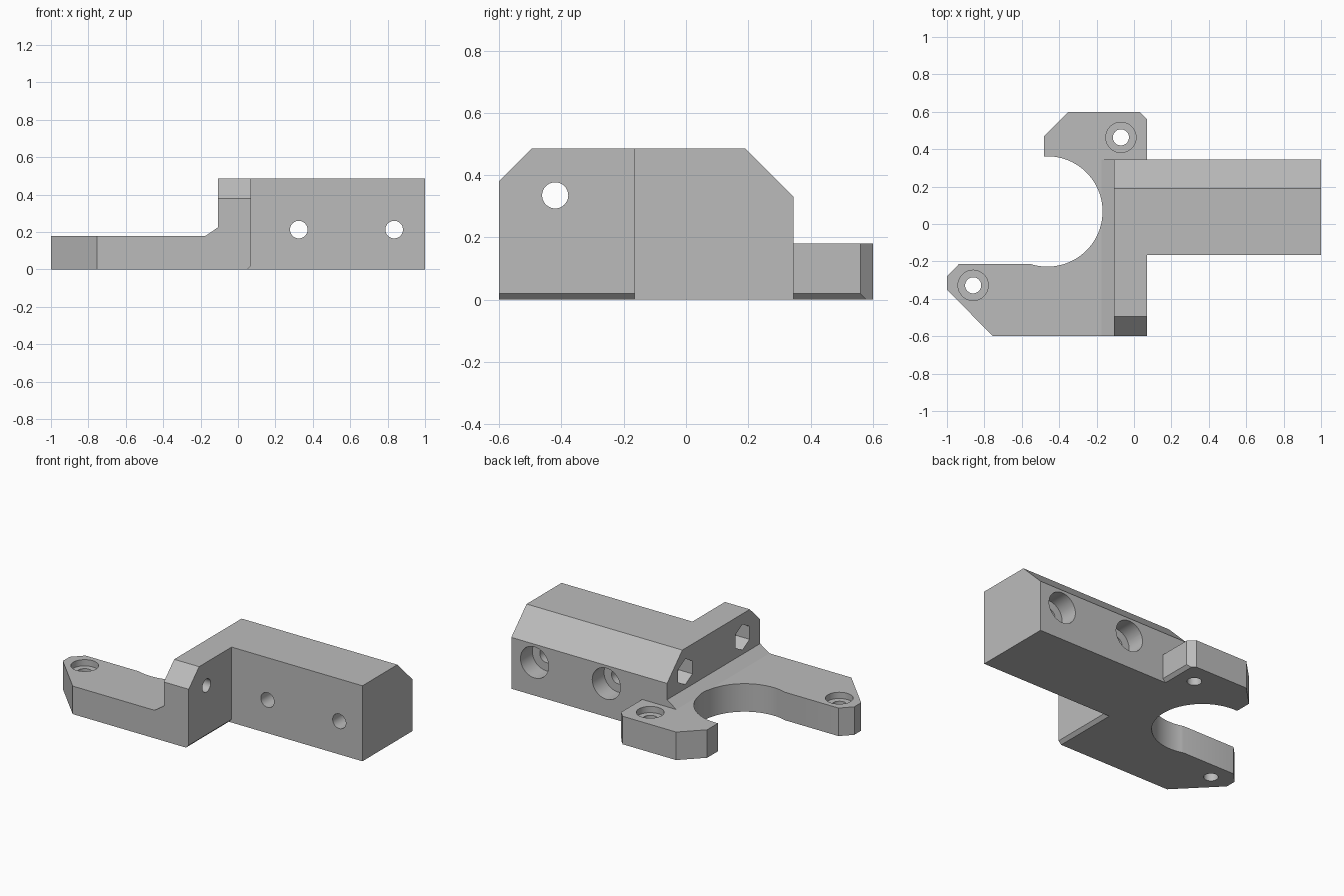
import bpy, bmesh, math

cube = bpy.data.objects.get("Cube")
if cube:
    bpy.data.objects.remove(cube, do_unlink=True)

grey = bpy.data.materials.new("light grey plastic")
grey.use_nodes = True
COLOUR = (0.5, 0.5, 0.5, 1)
grey.diffuse_color = COLOUR
grey.node_tree.nodes["Principled BSDF"].inputs["Base Color"].default_value = COLOUR


def prism(name, points, axis, low, high):
    """Extrude a 2D outline along an axis; the outline uses the other two axes in order."""
    place = {"x": lambda u, v, d: (d, u, v),
             "y": lambda u, v, d: (u, d, v),
             "z": lambda u, v, d: (u, v, d)}[axis]
    bm = bmesh.new()
    ends = [[bm.verts.new(place(u, v, d)) for u, v in points] for d in (low, high)]
    bm.faces.new(ends[0])
    bm.faces.new(ends[1])
    n = len(points)
    for i in range(n):
        j = (i + 1) % n
        bm.faces.new((ends[0][i], ends[0][j], ends[1][j], ends[1][i]))
    bmesh.ops.recalc_face_normals(bm, faces=bm.faces)
    mesh = bpy.data.meshes.new(name)
    bm.to_mesh(mesh)
    bm.free()
    mesh.materials.append(grey)
    obj = bpy.data.objects.new(name, mesh)
    bpy.context.collection.objects.link(obj)
    return obj


def ring(u, v, radius, sides=40, start=0.0):
    return [(u + radius * math.cos(start + math.tau * i / sides),
             v + radius * math.sin(start + math.tau * i / sides)) for i in range(sides)]


def combine(target, tool, operation):
    tool.hide_render = True
    mod = target.modifiers.new("boolean", "BOOLEAN")
    mod.operation = operation
    mod.solver = "EXACT"
    mod.object = tool
    bpy.context.view_layer.objects.active = target
    bpy.ops.object.modifier_apply(modifier=mod.name)
    bpy.data.objects.remove(tool, do_unlink=True)


FRONT, BACK = -0.165, 0.345
TOP = 0.485

# Flat base plate with two mounting ears
bracket = prism("bracket", [
    (-0.755, -0.6), (0.07, -0.6), (0.07, 0.56), (0.03, 0.6), (-0.35, 0.6),
    (-0.48, 0.47), (-0.48, 0.07), (-0.46, 0.07), (-0.46, -0.213),
    (-0.935, -0.213), (-1, -0.28), (-1, -0.35)], "z", 0, 0.18)

# Upright wall, sloped foot along it, and long arm
combine(bracket, prism("upright_wall", [
    (-0.6, 0), (BACK, 0), (BACK, 0.33), (0.19, TOP), (-0.495, TOP), (-0.6, 0.38)],
    "x", -0.107, 0.07), "UNION")
combine(bracket, prism("wall_foot", [
    (-0.173, 0.18), (-0.107, 0.225), (-0.05, 0.225), (-0.05, 0.1), (-0.173, 0.1)],
    "y", -0.6, BACK), "UNION")
combine(bracket, prism("long_arm", [
    (FRONT, 0), (BACK, 0), (BACK, 0.33), (0.19, TOP), (FRONT, TOP)],
    "x", 0, 1), "UNION")

# Round cut-out and small bottom chamfers
cutters = [prism("round_cutout", ring(-0.463, 0.067, 0.295, 96), "z", -0.1, 0.3)]
for low, high in ((-0.7, FRONT), (BACK, 0.7)):
    cutters.append(prism("bottom_chamfer", [(0.04, -0.01), (0.08, 0.03), (0.08, -0.01)],
                         "y", low, high))

# Counterbored holes in the ears
for x, y in ((-0.07, 0.463), (-0.86, -0.328)):
    cutters.append(prism("ear_hole", ring(x, y, 0.043), "z", -0.1, 0.3))
    cutters.append(prism("ear_counterbore", ring(x, y, 0.081), "z", 0.14, 0.3))

# Counterbored holes through the arm
for x in (0.325, 0.835):
    cutters.append(prism("arm_hole", ring(x, 0.213, 0.047), "y", -0.3, 0.5))
    cutters.append(prism("arm_counterbore", ring(x, 0.213, 0.1), "y", BACK - 0.12, 0.5))

# Nut pockets in the wall, and the through hole behind the front one
for y in (-0.42, 0.16):
    cutters.append(prism("nut_pocket", ring(y, 0.335, 0.083, 6, math.pi / 2),
                         "x", -0.3, -0.01))
cutters.append(prism("wall_hole", ring(-0.42, 0.335, 0.042), "x", -0.3, 0.2))

for cutter in cutters:
    combine(bracket, cutter, "DIFFERENCE")

# Smooth the round surfaces, keep the edges crisp
bpy.ops.object.select_all(action="DESELECT")
bracket.select_set(True)
bpy.context.view_layer.objects.active = bracket
bpy.ops.object.shade_smooth_by_angle(angle=math.radians(25))
